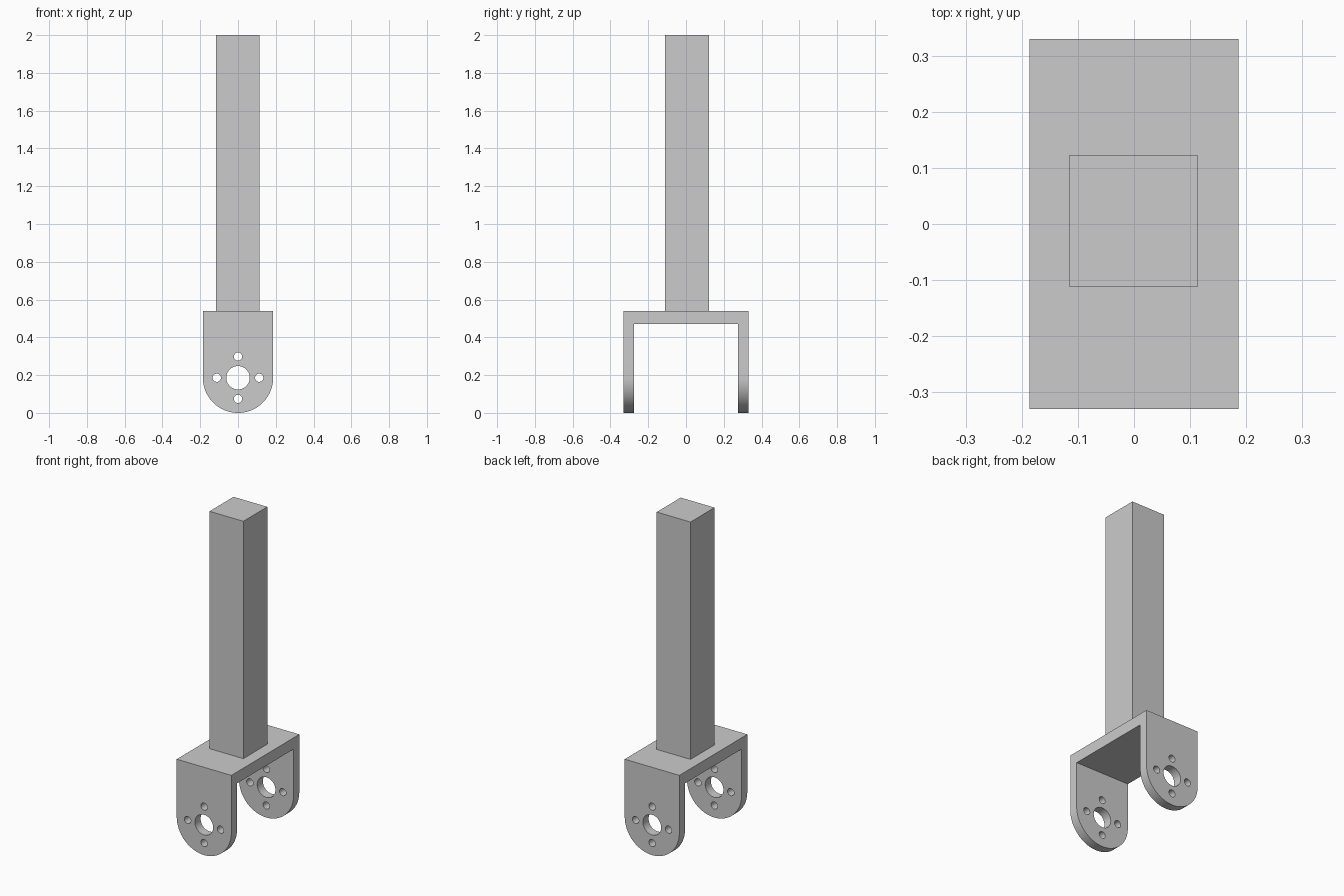
import bpy, bmesh, math
from mathutils import Matrix, Vector

cube = bpy.data.objects.get("Cube")
if cube:
    bpy.data.objects.remove(cube, do_unlink=True)

HALF_W, HALF_D = 0.186, 0.33          # fork half width and half depth
FORK_TOP, GAP_TOP, GAP_HALF = 0.54, 0.47, 0.275
HOLE_Z = HALF_W                       # hole pattern sits at the arc centre

# Single plain grey
grey = bpy.data.materials.new("plain_grey")
grey.use_nodes = True
color = (0.6, 0.6, 0.6, 1)
grey.diffuse_color = color
grey.node_tree.nodes["Principled BSDF"].inputs["Base Color"].default_value = color


def finish(name, bm):
    bmesh.ops.recalc_face_normals(bm, faces=bm.faces)
    mesh = bpy.data.meshes.new(name)
    bm.to_mesh(mesh)
    bm.free()
    mesh.materials.append(grey)
    obj = bpy.data.objects.new(name, mesh)
    bpy.context.collection.objects.link(obj)
    return obj


def box(name, low, high):
    bm = bmesh.new()
    low, high = Vector(low), Vector(high)
    matrix = Matrix.Translation((low + high) / 2) @ Matrix.Diagonal((*(high - low), 1))
    bmesh.ops.create_cube(bm, size=1, matrix=matrix)
    return finish(name, bm)


def hole_cutter(x, z, radius, sides):
    bm = bmesh.new()
    matrix = Matrix.Translation((x, 0, z)) @ Matrix.Rotation(math.pi / 2, 4, 'X')
    bmesh.ops.create_cone(bm, cap_ends=True, segments=sides, radius1=radius,
                          radius2=radius, depth=1, matrix=matrix)
    return finish("hole_cutter", bm)


def cut(obj, cutter):
    cutter.hide_render = True
    mod = obj.modifiers.new("cut", 'BOOLEAN')
    mod.operation, mod.solver, mod.object = 'DIFFERENCE', 'EXACT', cutter
    bpy.context.view_layer.objects.active = obj
    bpy.ops.object.modifier_apply(modifier=mod.name)
    bpy.data.objects.remove(cutter, do_unlink=True)


# Fork: round-bottomed profile run front to back
bm = bmesh.new()
steps = 48
profile = [(HALF_W, FORK_TOP), (-HALF_W, FORK_TOP)]
for i in range(steps + 1):
    a = math.pi + math.pi * i / steps
    profile.append((HALF_W * math.cos(a), HALF_W + HALF_W * math.sin(a)))
face = bm.faces.new([bm.verts.new((x, -HALF_D, z)) for x, z in profile])
side = bmesh.ops.extrude_face_region(bm, geom=[face])
moved = [v for v in side["geom"] if isinstance(v, bmesh.types.BMVert)]
bmesh.ops.translate(bm, verts=moved, vec=(0, 2 * HALF_D, 0))
fork = finish("fork", bm)

# Gap between the arms, axle hole and four bolt holes
cut(fork, box("gap_cutter", (-1, -GAP_HALF, -1), (1, GAP_HALF, GAP_TOP)))
cut(fork, hole_cutter(0, HOLE_Z, 0.062, 48))
for i in range(4):
    a = i * math.pi / 2
    cut(fork, hole_cutter(0.112 * math.cos(a), HOLE_Z + 0.112 * math.sin(a), 0.022, 32))

# Square post, slightly off centre on the bridge
post = box("post", (-0.116, -0.111, FORK_TOP), (0.114, 0.122, 2))

# Smooth curves, crisp edges
bpy.ops.object.select_all(action='DESELECT')
fork.select_set(True)
bpy.context.view_layer.objects.active = fork
bpy.ops.object.shade_smooth_by_angle(angle=math.radians(30))
